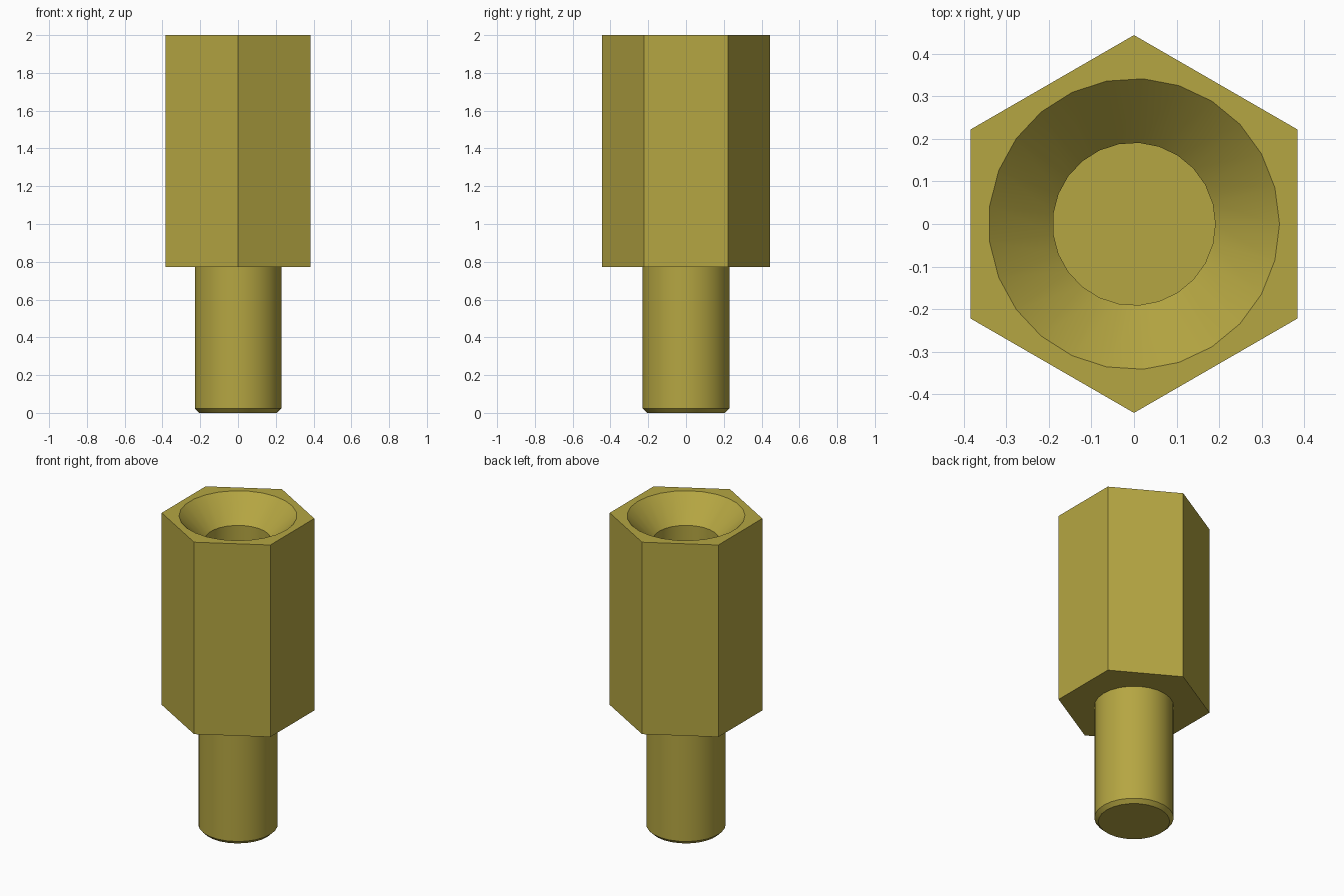
import bpy, bmesh, math

cube = bpy.data.objects.get("Cube")
if cube:
    bpy.data.objects.remove(cube, do_unlink=True)

SEGMENTS = 25        # sides of the round parts
BODY_BOTTOM = 0.772
HOLE_FLOOR = 1.08
HEX_RADIUS = 0.444

brass = bpy.data.materials.new("brass")
brass.use_nodes = True
colour = (0.462, 0.381, 0.0545, 1.0)
brass.diffuse_color = colour
brass.node_tree.nodes["Principled BSDF"].inputs["Base Color"].default_value = colour


def ring(bm, radius, z, sides, turn=0.0):
    """Closed loop of vertices around the z axis."""
    return [bm.verts.new((radius * math.cos(turn + math.tau * i / sides),
                          radius * math.sin(turn + math.tau * i / sides), z))
            for i in range(sides)]


def loft(bm, rings):
    """Quads between successive rings with equal vertex counts."""
    for a, b in zip(rings, rings[1:]):
        n = len(a)
        for i in range(n):
            j = (i + 1) % n
            bm.faces.new((a[i], a[j], b[j], b[i]))


def finish(bm, name):
    bmesh.ops.recalc_face_normals(bm, faces=bm.faces[:])
    mesh = bpy.data.meshes.new(name)
    bm.to_mesh(mesh)
    bm.free()
    mesh.materials.append(brass)
    obj = bpy.data.objects.new(name, mesh)
    bpy.context.collection.objects.link(obj)
    bpy.ops.object.select_all(action='DESELECT')
    obj.select_set(True)
    bpy.context.view_layer.objects.active = obj
    bpy.ops.object.shade_smooth_by_angle(angle=math.radians(30))
    return obj


# Hexagonal body with a countersunk blind hole
bm = bmesh.new()
hexes = [ring(bm, HEX_RADIUS, z, 6, math.pi / 2) for z in (BODY_BOTTOM, 2.0)]
hole = [ring(bm, r, z, SEGMENTS)
        for r, z in ((0.342, 2.0), (0.191, 1.849), (0.191, HOLE_FLOOR))]
loft(bm, hexes)
loft(bm, hole)
bm.faces.new(hexes[0])
bm.faces.new(hole[-1])
# Top rim between the hexagon and the countersink
rim = [e for e in bm.edges if all(v.co.z > 1.999 for v in e.verts)]
bmesh.ops.triangle_fill(bm, edges=rim, use_beauty=True, use_dissolve=False)
finish(bm, "hex_body")

# Round stud with a chamfered tip, seated slightly inside the body
bm = bmesh.new()
stud = [ring(bm, r, z, SEGMENTS)
        for r, z in ((0.207, 0.0), (0.23, 0.023), (0.23, BODY_BOTTOM + 0.02))]
loft(bm, stud)
bm.faces.new(stud[0])
bm.faces.new(stud[-1])
finish(bm, "stud")
